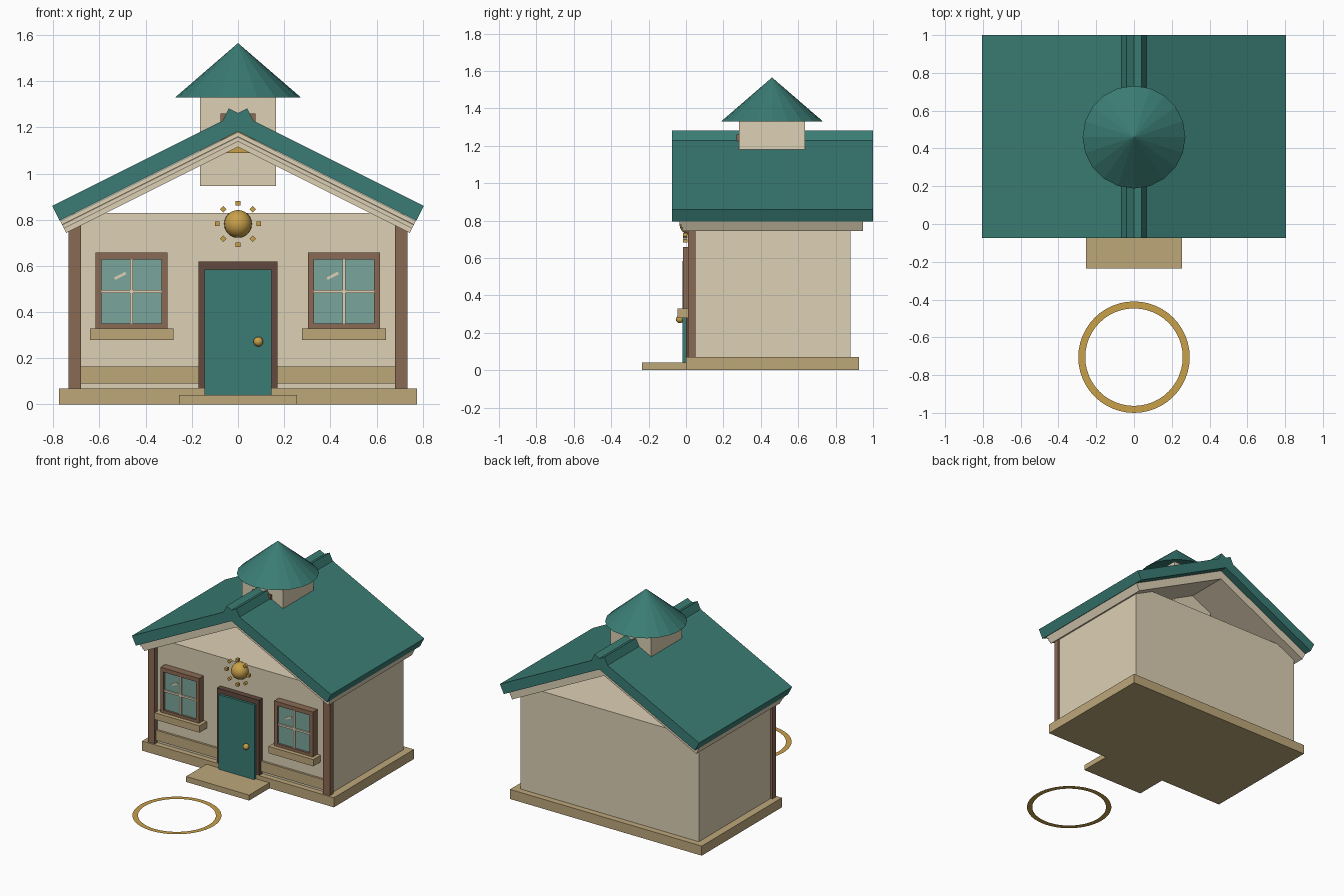
import bpy, bmesh
from math import pi, cos, sin, atan2, radians
from mathutils import Matrix, Vector

if "Cube" in bpy.data.objects:
    bpy.data.objects.remove(bpy.data.objects["Cube"])


def mat(name, hexcol):
    m = bpy.data.materials.new(name)
    c = [int(hexcol[i:i + 2], 16) / 255 for i in (0, 2, 4)]
    m.diffuse_color = [((v + 0.055) / 1.055) ** 2.4 for v in c] + [1]
    m.use_nodes = True
    m.node_tree.nodes["Principled BSDF"].inputs["Base Color"].default_value = m.diffuse_color
    return m


TEAL = mat("teal", "3A7C74")
CREAM = mat("cream", "DDD0B5")
TAN = mat("tan", "BDA77A")
BROWN = mat("brown", "8A6A54")
DARK = mat("dark_brown", "624A3E")
GLASS = mat("glass", "7AA59B")
GOLD = mat("gold", "C9A04A")


def finish(name, bm, m):
    me = bpy.data.meshes.new(name)
    bm.to_mesh(me)
    bm.free()
    me.materials.append(m)
    ob = bpy.data.objects.new(name, me)
    bpy.context.collection.objects.link(ob)
    return ob


def box(name, x, y, z, m, turn=0):
    """Box from (min, max) pairs, turned about its own y axis."""
    bm = bmesh.new()
    size = [b - a for a, b in (x, y, z)]
    mid = Vector([(a + b) / 2 for a, b in (x, y, z)])
    bmesh.ops.create_cube(bm, size=1, matrix=Matrix.Translation(mid)
                          @ Matrix.Rotation(turn, 4, 'Y') @ Matrix.Diagonal((*size, 1)))
    return finish(name, bm, m)


def ball(name, loc, r, m):
    bm = bmesh.new()
    bmesh.ops.create_uvsphere(bm, u_segments=24, v_segments=12, radius=r,
                              matrix=Matrix.Translation(loc))
    for f in bm.faces:
        f.smooth = True
    return finish(name, bm, m)


def prism(name, pts, y0, y1, m):
    """Front (x, z) profile extruded along y."""
    bm = bmesh.new()
    f = bm.faces.new([bm.verts.new((x, y0, z)) for x, z in pts])
    ext = bmesh.ops.extrude_face_region(bm, geom=[f])
    bmesh.ops.translate(bm, vec=(0, y1 - y0, 0),
                        verts=[v for v in ext["geom"] if isinstance(v, bmesh.types.BMVert)])
    bmesh.ops.recalc_face_normals(bm, faces=bm.faces)
    return finish(name, bm, m)


def sloped(name, top_in, top_out, thick, y0, y1, m):
    """Pair of tilted slabs, thickness measured square to the slope."""
    a, b = Vector(top_in), Vector(top_out)
    d = (b - a).normalized()
    n = Vector((d.y, -d.x)) * thick
    pts = [a, b, b + n, a + n]
    for side, s in (("right", 1), ("left", -1)):
        prism(f"{name}_{side}", [(p.x * s, p.y) for p in pts], y0, y1, m)


# Base, step and walls (gables stay open under the roof)
box("base", (-.775, .775), (0, .925), (0, .07), TAN)
box("step", (-.255, .255), (-.235, .01), (0, .04), TAN)
box("walls", (-.72, .72), (.04, .88), (.07, .83), CREAM)
box("skirting", (-.68, .68), (.025, .045), (.09, .165), TAN)

# Roof slabs crossing at the ridge, with underlay and front rake boards
sloped("roof", (-.04, 1.2825), (.805, .86), .072, -.075, 1.0, TEAL)
sloped("roof_underlay", (0, 1.18), (.77, .795), .058, -.015, .945, CREAM)
for i, y in enumerate((-.035, -.028, -.021)):
    k = .0215 * i
    sloped(f"rake_board_{i}", (0, 1.18 - k), (.77 - .4 * k, .795 - .8 * k), .018, y, 0, CREAM)

# Tower with louvred opening and cone cap
box("tower", (-.165, .165), (.283, .637), (.945, 1.33), CREAM)
box("tower_window_frame", (-.075, .075), (.27, .285), (1.09, 1.26), BROWN)
box("tower_window", (-.05, .05), (.266, .285), (1.09, 1.235), GOLD)
bm = bmesh.new()
bmesh.ops.create_cone(bm, cap_ends=True, segments=20, radius1=.272, radius2=0, depth=.235,
                      matrix=Matrix.Translation((0, .46, 1.4475)))
finish("tower_cap", bm, TEAL)

# Door
for s, side in ((1, "right"), (-1, "left")):
    x = sorted((s * .145, s * .17))
    box("door_jamb_" + side, x, (0, .045), (.04, .62), DARK)
    # Corner posts
    box("corner_post_" + side, sorted((s * .68, s * .735)), (.01, .05), (.07, .78), BROWN)
box("door_lintel", (-.145, .145), (0, .045), (.585, .62), DARK)
box("door", (-.145, .145), (-.018, .045), (.04, .585), TEAL)
ball("door_knob", (.088, -.033, .272), .021, GOLD)

# Windows
for c, side in ((-.461, "left"), (.459, "right")):
    n = side + "_window_"
    for e in (-1, 1):
        box(n + "stile", sorted((c + e * .13, c + e * .156)), (-.015, .045), (.33, .658), BROWN)
    box(n + "head", (c - .13, c + .13), (-.015, .045), (.628, .658), BROWN)
    box(n + "foot", (c - .13, c + .13), (-.015, .045), (.33, .35), BROWN)
    box(n + "glass", (c - .13, c + .13), (0, .04), (.35, .628), GLASS)
    box(n + "upright_bar", (c - .007, c + .007), (-.01, .01), (.35, .628), CREAM)
    box(n + "cross_bar", (c - .13, c + .13), (-.01, .01), (.482, .496), CREAM)
    box(n + "glint", (c - .076, c - .022), (-.005, .005), (.551, .563), CREAM, radians(-27))
    box(n + "sill", (c - .181, c + .181), (-.045, .045), (.28, .33), TAN)

# Sun ornament above the door
ball("sun_disc", (0, .025, .782), .06, GOLD)
for i in range(8):
    a = i * pi / 4
    x, z = .09 * cos(a), .782 + .09 * sin(a)
    box("sun_ray", (x - .01, x + .01), (-.015, .008), (z - .01, z + .01), GOLD, -a)

# Flat ring on the ground in front
bm = bmesh.new()
loops = [[bm.verts.new((r * cos(2 * pi * i / 48), r * sin(2 * pi * i / 48) - .705, .003))
          for i in range(48)] for r in (.258, .295)]
for i in range(48):
    j = (i + 1) % 48
    bm.faces.new((loops[0][i], loops[1][i], loops[1][j], loops[0][j]))
finish("ground_ring", bm, GOLD)
